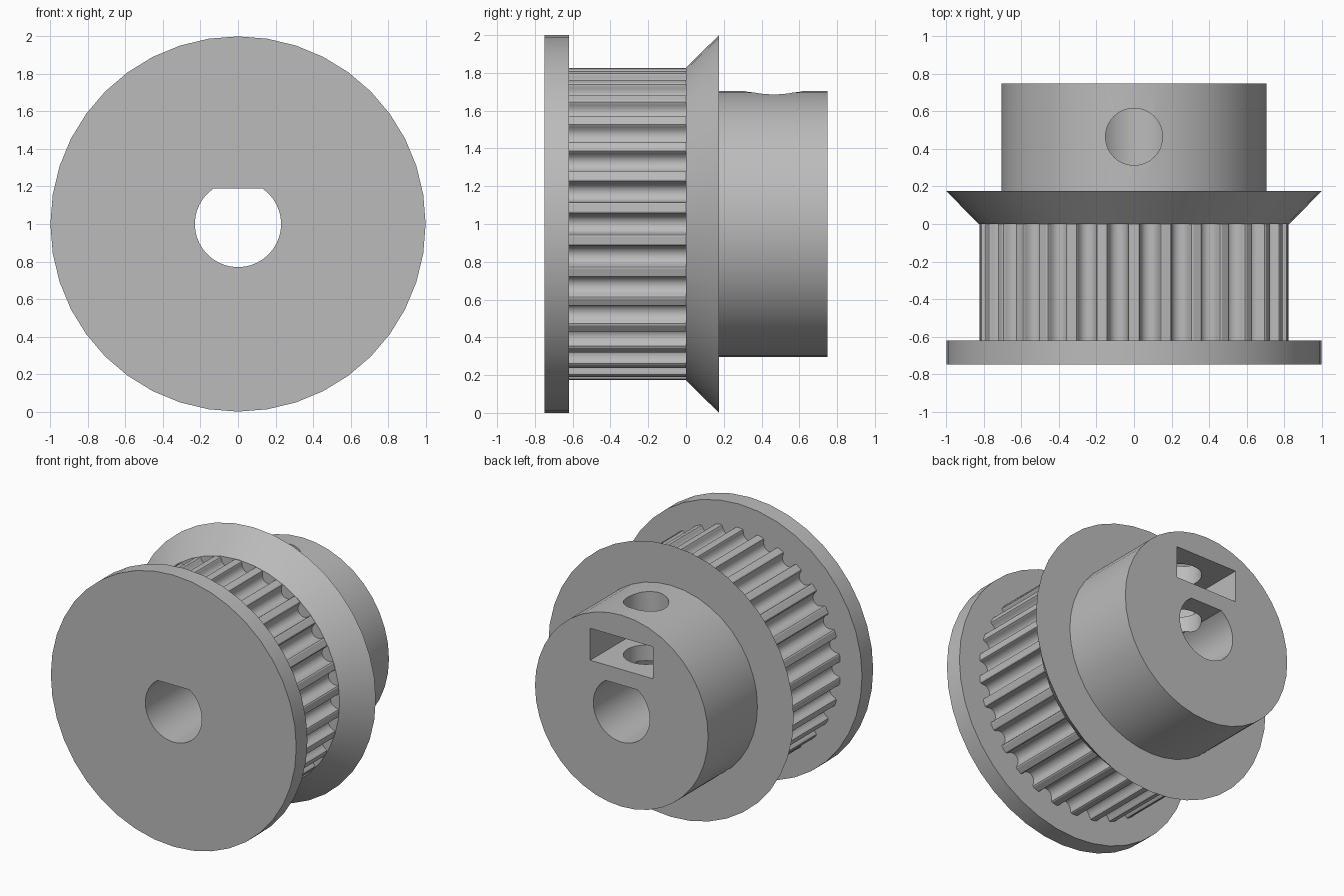
import bpy, bmesh, math
from mathutils import Matrix, Vector

if "Cube" in bpy.data.objects:
    bpy.data.objects.remove(bpy.data.objects["Cube"])

TEETH, CORE_R, SEG = 30, 0.825, 40
CENTRE = Vector((0, 0, 1))

grey = bpy.data.materials.new("grey")
grey.diffuse_color = (0.5, 0.5, 0.5, 1)
grey.use_nodes = True
grey.node_tree.nodes["Principled BSDF"].inputs["Base Color"].default_value = grey.diffuse_color


def finish(name, bm):
    bmesh.ops.recalc_face_normals(bm, faces=bm.faces)
    me = bpy.data.meshes.new(name)
    bm.to_mesh(me)
    bm.free()
    me.materials.append(grey)
    ob = bpy.data.objects.new(name, me)
    bpy.context.collection.objects.link(ob)
    return ob


def prism(name, start, end):
    """Solid between two matching rings of 3D points."""
    bm = bmesh.new()
    a = [bm.verts.new(p) for p in start]
    b = [bm.verts.new(p) for p in end]
    bm.faces.new(a)
    bm.faces.new(b)
    for i in range(len(a)):
        j = (i + 1) % len(a)
        bm.faces.new((a[i], a[j], b[j], b[i]))
    return finish(name, bm)


def ring(r, y, n=SEG):
    return [CENTRE + Vector((r * math.cos(2 * math.pi * i / n), y,
                             r * math.sin(2 * math.pi * i / n))) for i in range(n)]


def boolean(target, tool, operation):
    mod = target.modifiers.new(tool.name, 'BOOLEAN')
    mod.object, mod.operation, mod.solver = tool, operation, 'EXACT'
    bpy.context.view_layer.objects.active = target
    bpy.ops.object.modifier_apply(modifier=mod.name)
    bpy.data.objects.remove(tool)


# Toothed core: round-bottomed belt grooves as (half width, depth)
half = [(.066, 0), (.0575, .0033), (.053, .0116), (.0513, .0212), (.0486, .0304),
        (.0448, .0393), (.040, .0479), (.0318, .0565), (.022, .0628), (.0113, .0666)]
groove = [(-t, d) for t, d in half] + [(0, .068)] + [(t, d) for t, d in reversed(half)]
outline = []
seat = math.sqrt(CORE_R ** 2 - half[0][0] ** 2)
for k in range(TEETH):
    a = 2 * math.pi * k / TEETH
    for t, d in groove:
        r = seat - d
        outline.append((r * math.cos(a) - t * math.sin(a), r * math.sin(a) + t * math.cos(a)))
core = prism("toothed_core", [(x, -0.68, z + 1) for x, z in outline],
             [(x, 0.08, z + 1) for x, z in outline])

# Front flange, sloped rear flange and hub
pulley = prism("pulley", ring(1, -0.75), ring(1, -0.62))
boolean(pulley, core, 'UNION')
boolean(pulley, prism("rear_flange", ring(0.828, 0), ring(1, 0.175)), 'UNION')
boolean(pulley, prism("hub", ring(0.705, 0.1), ring(0.705, 0.75)), 'UNION')

# Shaft bore with a flat on top
bore = [Vector((p.x, 0, min(p.z, 1.19))) for p in ring(0.23, 0)]
# Keep the ends of the flat on the circle
w = math.sqrt(0.23 ** 2 - 0.19 ** 2)
bore = [p for p in bore if p.z < 1.189]
bore += [Vector((w, 0, 1.19)), Vector((-w, 0, 1.19))]
bore.sort(key=lambda p: math.atan2(p.z - 1, p.x))
boolean(pulley, prism("bore", [p + Vector((0, -1, 0)) for p in bore],
                      [p + Vector((0, 1, 0)) for p in bore]), 'DIFFERENCE')

# Set-screw hole from the top of the hub into the bore
hole = [(0.152 * math.cos(2 * math.pi * i / SEG), 0.465 + 0.152 * math.sin(2 * math.pi * i / SEG))
        for i in range(SEG)]
boolean(pulley, prism("screw_hole", [(x, y, 1.05) for x, y in hole],
                      [(x, y, 1.9) for x, y in hole]), 'DIFFERENCE')

# Nut pocket, open at the back, pointed at its inner end
slot = [(-.255, .9), (-.255, .318), (0, .17), (.255, .318), (.255, .9)]
boolean(pulley, prism("nut_pocket", [(x, y, 1.305) for x, y in slot],
                      [(x, y, 1.54) for x, y in slot]), 'DIFFERENCE')

# Smooth the round walls, keep the edges crisp
bpy.ops.object.select_all(action='DESELECT')
pulley.select_set(True)
bpy.context.view_layer.objects.active = pulley
bpy.ops.object.shade_smooth_by_angle(angle=math.radians(25))
